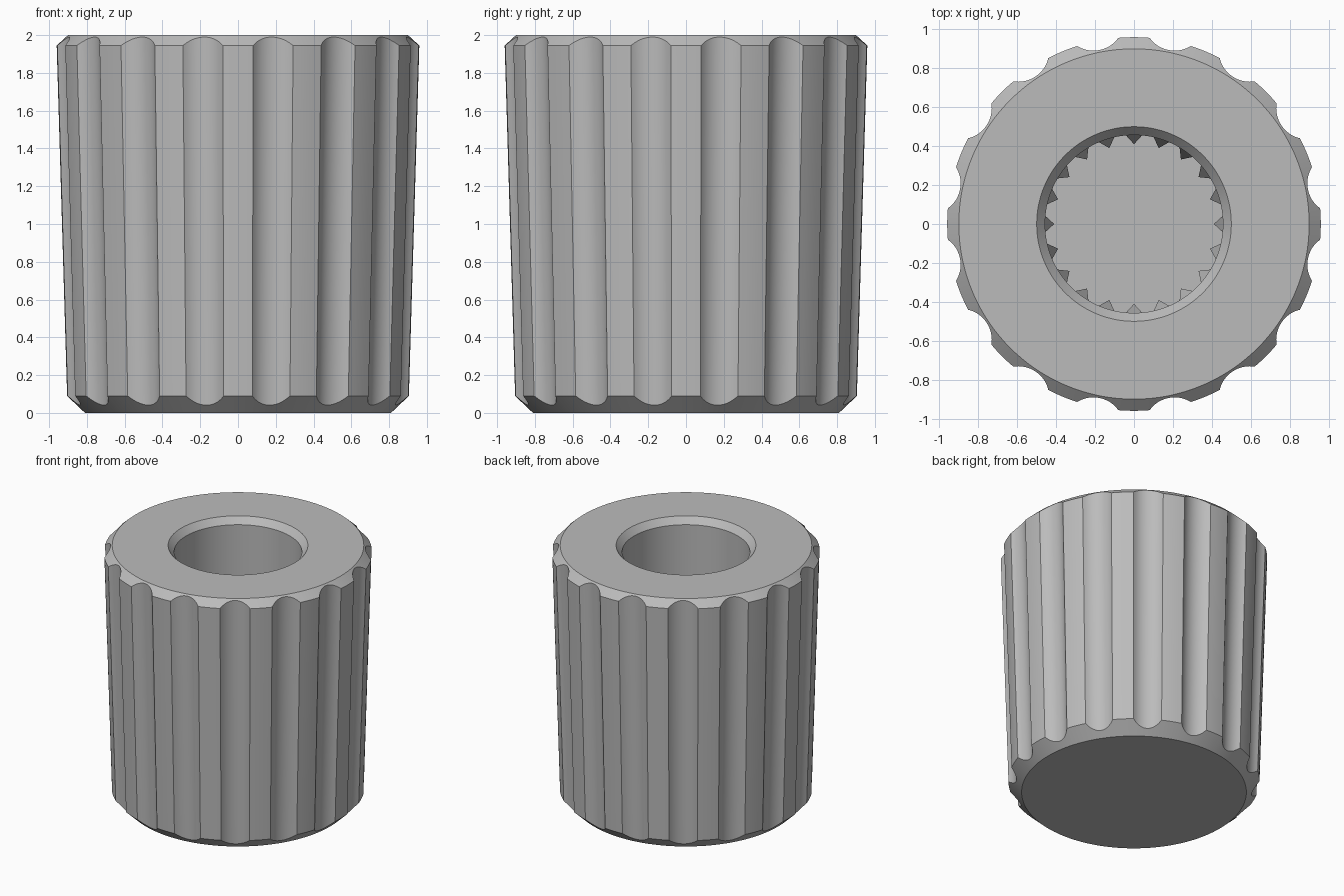
import bpy, bmesh, math
from math import sin, cos, radians, sqrt, pi

if "Cube" in bpy.data.objects:
    bpy.data.objects.remove(bpy.data.objects["Cube"])

grey = bpy.data.materials.new("plain grey")
grey.diffuse_color = (0.5, 0.5, 0.5, 1)
grey.use_nodes = True
grey.node_tree.nodes["Principled BSDF"].inputs["Base Color"].default_value = grey.diffuse_color

FLUTES, TEETH = 16, 20
BASE_R, SLOPE = 0.902, 0.0298          # tapered wall: radius = BASE_R + SLOPE * z
BOT_R, BOT_K = 0.81, 1.055             # lower chamfer: radius = BOT_R + BOT_K * z
TOP_R, TOP_K = 0.90, 1.09              # upper chamfer: radius = TOP_R + TOP_K * (2 - z)
BORE_R, MOUTH_R, FLOOR_Z = 0.457, 0.50, 0.40
HALF = 6.45                            # half angle of one flute, degrees


def flute_depth(phi):
    """Depth of the round groove at angle phi (degrees) from its middle."""
    if abs(phi) >= HALF - 1e-6:
        return 0.0
    mean, low = 0.93, 0.88
    w = mean * sin(radians(HALF))
    sag = mean * cos(radians(HALF)) - low
    rad = (w * w + sag * sag) / (2 * sag)
    c, p = low + rad, radians(phi)
    return mean - (c * cos(p) - sqrt(rad * rad - (c * sin(p)) ** 2))


def finish(bm, name):
    bmesh.ops.recalc_face_normals(bm, faces=bm.faces)
    mesh = bpy.data.meshes.new(name)
    bm.to_mesh(mesh)
    bm.free()
    mesh.materials.append(grey)
    ob = bpy.data.objects.new(name, mesh)
    bpy.context.collection.objects.link(ob)
    bpy.ops.object.select_all(action='DESELECT')
    ob.select_set(True)
    bpy.context.view_layer.objects.active = ob
    bpy.ops.object.shade_smooth_by_angle(angle=radians(25))
    return ob


# Angles around the knob: fine steps in each groove, a few on each ridge
step = 360 / FLUTES
offsets = [-HALF + 2 * HALF * i / 12 for i in range(13)]
offsets += [HALF + (step - 2 * HALF) * i / 4 for i in range(1, 4)]

# Fluted body with chamfers, bore mouth and blind bore
bm = bmesh.new()
columns = []
for k in range(FLUTES):
    for o in offsets:
        a = radians((k + 0.5) * step + o)
        r0 = BASE_R - flute_depth(o)
        z_low = (r0 - BOT_R) / (BOT_K - SLOPE)
        z_high = 2 - (r0 + 2 * SLOPE - TOP_R) / (TOP_K + SLOPE)
        profile = [(BOT_R, 0), (r0 + SLOPE * z_low, z_low),
                   (r0 + SLOPE * z_high, z_high), (TOP_R, 2),
                   (MOUTH_R, 2), (BORE_R, 1.95), (BORE_R, FLOOR_Z)]
        columns.append([bm.verts.new((r * cos(a), r * sin(a), z)) for r, z in profile])
for i, col in enumerate(columns):
    prev = columns[i - 1]
    for j in range(len(col) - 1):
        bm.faces.new((prev[j], col[j], col[j + 1], prev[j + 1]))
bm.faces.new([c[0] for c in columns])
bm.faces.new([c[-1] for c in columns])
finish(bm, "knob_body")

# Pointed grip teeth inside the bore, with sloping tops
bm = bmesh.new()
for k in range(TEETH):
    a = 2 * pi * k / TEETH
    ring = []
    for r, da, top in ((0.46, -0.095, 1.40), (0.41, 0, 1.25), (0.46, 0.095, 1.40)):
        x, y = r * cos(a + da), r * sin(a + da)
        ring.append((bm.verts.new((x, y, FLOOR_Z)), bm.verts.new((x, y, top))))
    for i in range(3):
        p, q = ring[i - 1], ring[i]
        bm.faces.new((p[0], q[0], q[1], p[1]))
    bm.faces.new([v[0] for v in ring])
    bm.faces.new([v[1] for v in ring])
finish(bm, "bore_teeth")
